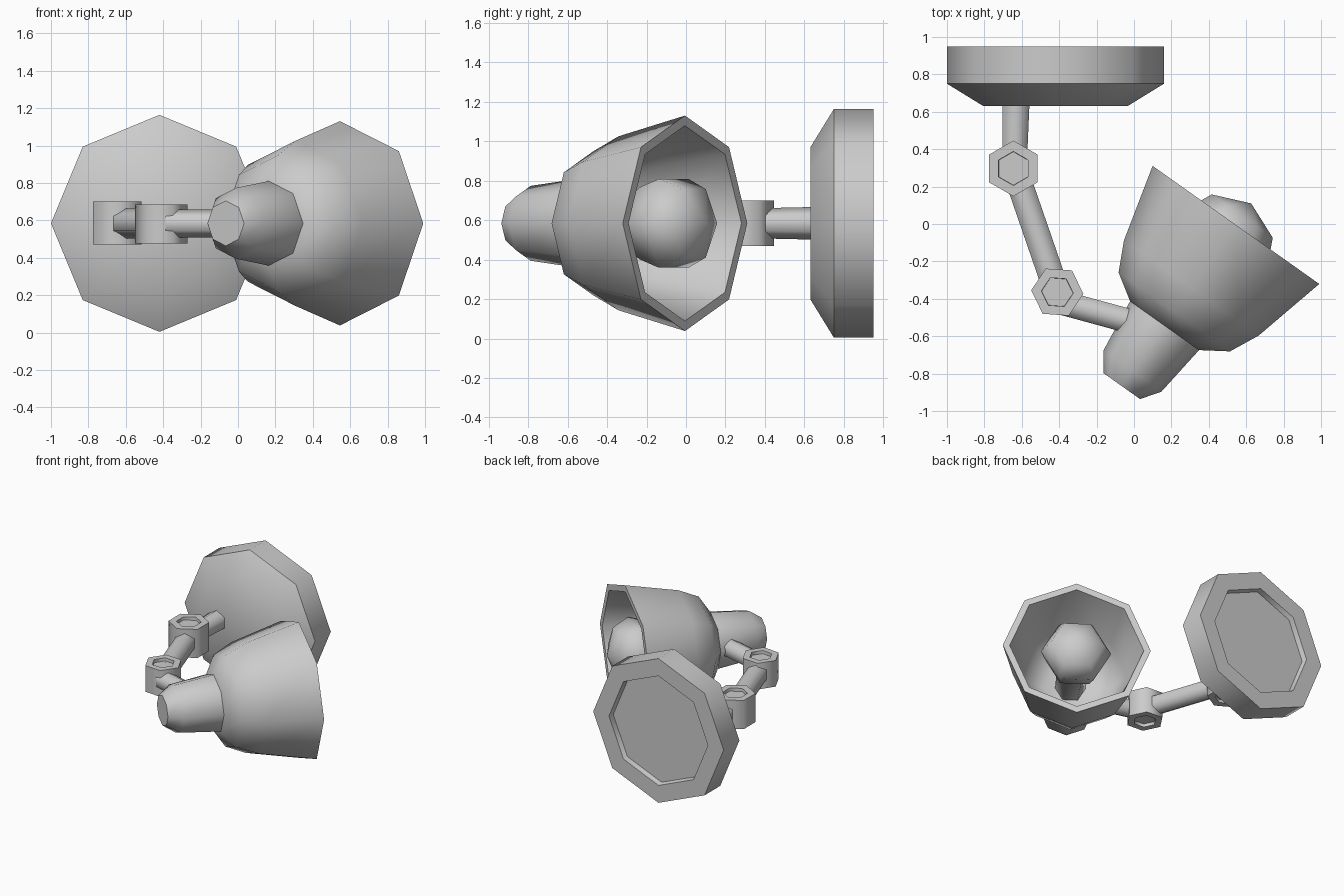
import bpy, bmesh
from math import sin, cos, radians
from mathutils import Vector

if "Cube" in bpy.data.objects:
    bpy.data.objects.remove(bpy.data.objects["Cube"])

Z0 = 0.584                      # height of the lamp's centre plane
UP = Vector((0, 0, 1))


def lathe(name, profile, sides, origin, axis, phase=0, smooth=50):
    """Turn (radius, distance along axis) pairs around an axis; both ends close."""
    axis = Vector(axis).normalized()
    if abs(axis.z) > 0.9:
        u, v = Vector((1, 0, 0)), Vector((0, 1, 0))
    else:
        u, v = axis.cross(UP).normalized(), UP
    origin = Vector(origin)
    bm = bmesh.new()
    rings = []
    for r, t in profile:
        c = axis * t
        if r == 0:
            rings.append([bm.verts.new(c)] * sides)
            continue
        ring = []
        for i in range(sides):
            a = radians(phase + 360 * i / sides)
            ring.append(bm.verts.new(c + u * r * cos(a) + v * r * sin(a)))
        rings.append(ring)
    for a, b in zip(rings, rings[1:]):
        for i in range(sides):
            j = (i + 1) % sides
            quad = list(dict.fromkeys((a[i], a[j], b[j], b[i])))
            bm.faces.new(quad)
    bmesh.ops.recalc_face_normals(bm, faces=bm.faces)
    mesh = bpy.data.meshes.new(name)
    bm.to_mesh(mesh)
    bm.free()
    ob = bpy.data.objects.new(name, mesh)
    ob.location = origin
    bpy.context.collection.objects.link(ob)
    bpy.ops.object.select_all(action='DESELECT')
    ob.select_set(True)
    bpy.context.view_layer.objects.active = ob
    bpy.ops.object.shade_smooth_by_angle(angle=radians(smooth))
    return ob


def rod(name, start, end, r0, r1):
    """Six-sided rod between two points in the centre plane."""
    p, q = Vector((*start, Z0)), Vector((*end, Z0))
    d = (q - p).length
    lathe(name, [(0, 0), (r0, 0), (r1, d), (0, d)], 6, p, q - p, 90, 65)


def knuckle(name, xy, z_low, z_high, r, phase):
    """Six-sided joint with a sunken hexagon in both ends."""
    h, k = (z_high - z_low) / 2, 0.025
    half = [(0, h - k), (r * 0.6, h - k), (r * 0.61, h), (r, h)]
    profile = half + [(a, -b) for a, b in reversed(half)]
    lathe(name, profile, 6, (*xy, (z_low + z_high) / 2), UP, phase, 65)


# wall plate with hollow back
lathe("wall_plate", [(0, 0.63), (0.385, 0.63), (0.58, 0.75), (0.58, 0.95),
                     (0.44, 0.95), (0.43, 0.91), (0, 0.91)],
      8, (-0.42, 0, Z0), (0, 1, 0))

# jointed arm
rod("wall_rod", (-0.63, 0.66), (-0.637, 0.36), 0.083, 0.076)
rod("middle_rod", (-0.62, 0.24), (-0.43, -0.31), 0.08, 0.08)
rod("lamp_rod", (-0.37, -0.425), (0.08, -0.548), 0.075, 0.075)
knuckle("upper_joint", (-0.645, 0.297), 0.47, 0.70, 0.149, 90)
knuckle("lower_joint", (-0.41, -0.364), 0.475, 0.685, 0.14, -4)

# lamp head, measured from the middle of the rim
head, aim = (0.545, -0.005, Z0), (0.578, 0.816, 0)
lathe("socket", [(0, -1.056), (0.12, -1.056), (0.19, -0.958), (0.226, -0.66),
                 (0.226, -0.62), (0, -0.62)], 8, head, aim)
lathe("shade", [(0, -0.66), (0.226, -0.66), (0.365, -0.57), (0.441, -0.413),
                (0.546, 0), (0.495, 0), (0.395, -0.39), (0.32, -0.53), (0.2, -0.6),
                (0, -0.6)], 8, head, aim)
lathe("bulb", [(0, 0.141), (0.2, 0.058), (0.26, -0.07), (0.21, -0.21),
               (0.12, -0.34), (0.11, -0.62), (0, -0.62)], 6, head, aim, 0, 65)
